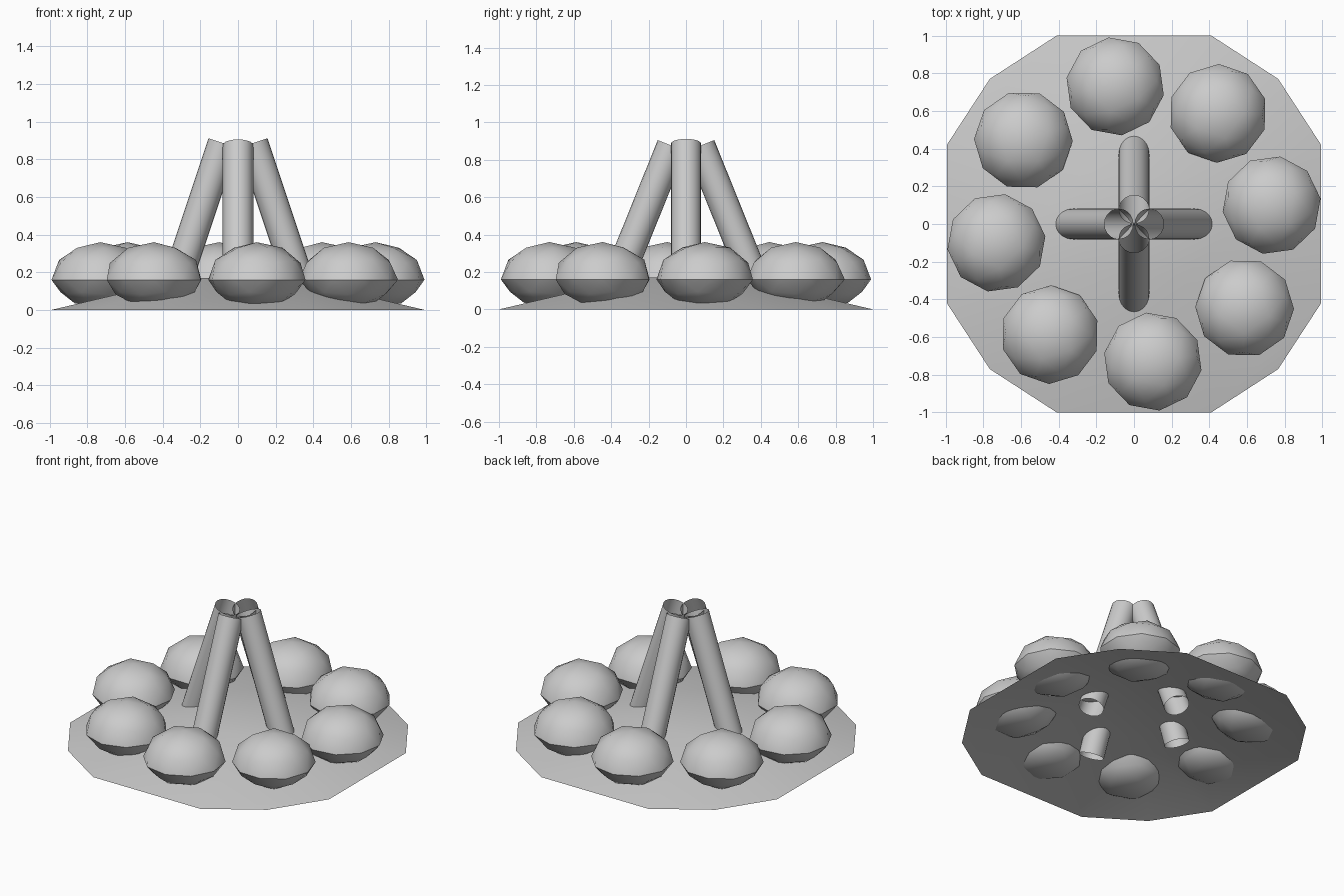
import bpy, bmesh
from math import cos, sin, radians
from mathutils import Vector, Matrix

if "Cube" in bpy.data.objects:
    bpy.data.objects.remove(bpy.data.objects["Cube"])


def finish(bm, name, angle):
    """Turn a bmesh into a smooth-shaded object with sharp creases."""
    bmesh.ops.recalc_face_normals(bm, faces=bm.faces)
    me = bpy.data.meshes.new(name)
    bm.to_mesh(me)
    bm.free()
    ob = bpy.data.objects.new(name, me)
    bpy.context.collection.objects.link(ob)
    bpy.ops.object.select_all(action='DESELECT')
    ob.select_set(True)
    bpy.context.view_layer.objects.active = ob
    bpy.ops.object.shade_smooth_by_angle(angle=radians(angle))
    return ob


# Ground mound: a 3x3 grid sheet rounded to twelve sides, middle raised
bm = bmesh.new()
bmesh.ops.create_grid(bm, x_segments=3, y_segments=3, size=1)
for v in bm.verts:
    outer_x, outer_y = abs(v.co.x) > 0.9, abs(v.co.y) > 0.9
    if outer_x and outer_y:
        px, py, pz = 0.765, 0.77, 0
    elif outer_x:
        px, py, pz = 0.993, 0.42, 0
    elif outer_y:
        px, py, pz = 0.41, 1.0, 0
    else:
        px, py, pz = 0.27, 0.27, 0.17
    v.co = (px if v.co.x > 0 else -px, py if v.co.y > 0 else -py, pz)
finish(bm, "ground_mound", 40)

# Ring of eight flattened stones with flat undersides
for k in range(8):
    a = radians(7.8 + 45 * k)
    bm = bmesh.new()
    bmesh.ops.create_icosphere(bm, subdivisions=2, radius=1)
    for v in bm.verts:
        z = v.co.z * (0.2 if v.co.z > 0 else 0.147)
        r = 0.24 if -0.6 < v.co.z < -0.2 else 0.262
        v.co = (v.co.x * r, v.co.y * r, max(0.16 + z, 0.033))
    spin = Matrix.Rotation(a + radians(18), 4, 'Z')
    move = Matrix.Translation((0.737 * cos(a), 0.737 * sin(a), 0))
    bm.transform(move @ spin)
    finish(bm, f"stone_{k + 1}", 35)


# Four open-ended logs leaning together
def log(name, bottom, top, radius=0.081):
    bottom, top = Vector(bottom), Vector(top)
    axis = top - bottom
    bm = bmesh.new()
    bmesh.ops.create_cone(bm, cap_ends=False, segments=20, radius1=radius,
                          radius2=radius, depth=axis.length)
    rot = axis.to_track_quat('Z', 'Y').to_matrix().to_4x4()
    bm.transform(Matrix.Translation((bottom + top) / 2) @ rot)
    finish(bm, name, 40)


for s, side, end in ((-1, "left", "front"), (1, "right", "back")):
    log(f"{side}_log", (s * 0.352, 0, 0.07), (s * 0.08, 0, 0.886))
    log(f"{end}_log", (0, s * 0.417, 0.03), (0, s * 0.076, 0.875))
